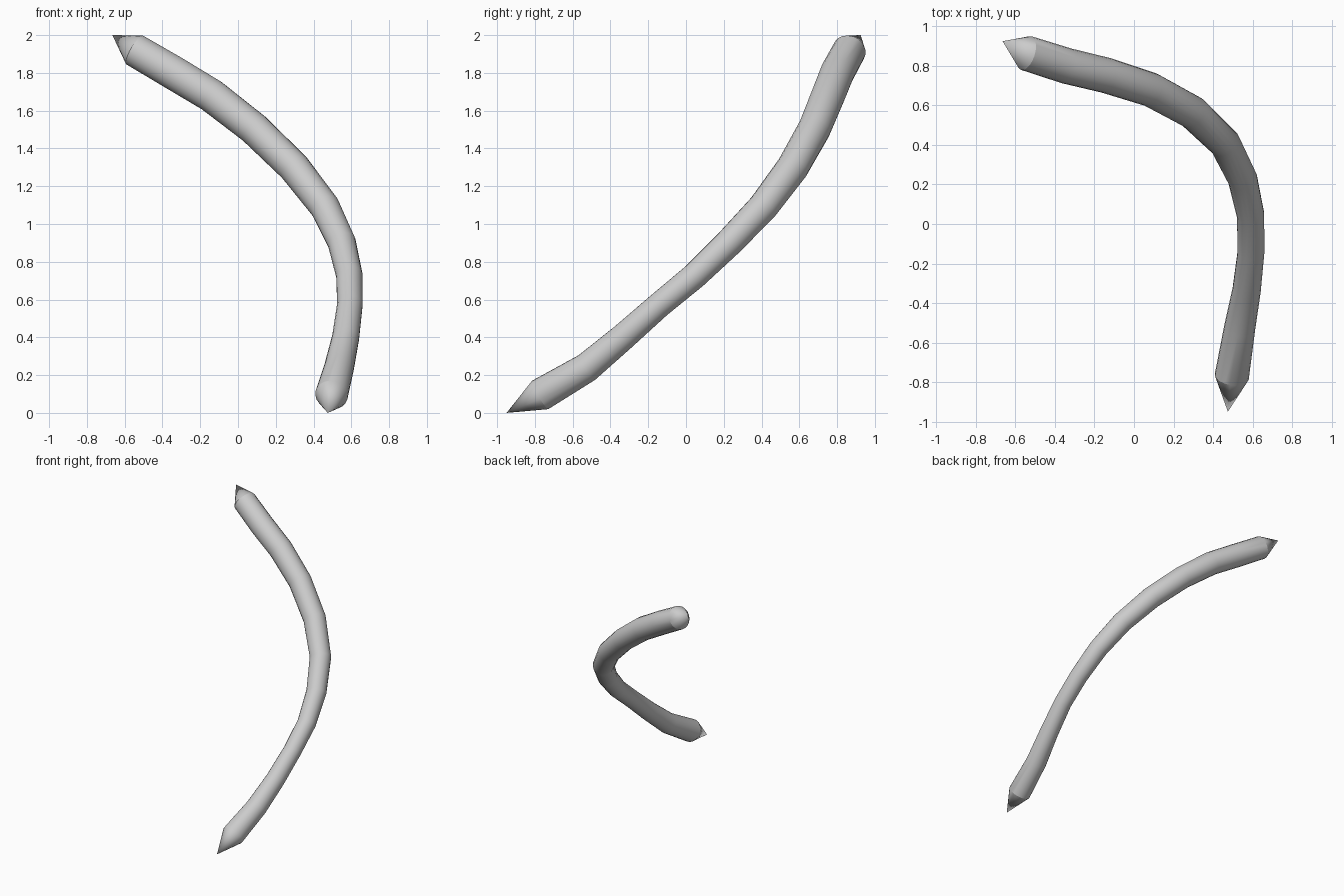
import bpy, bmesh, math
from mathutils import Vector

cube = bpy.data.objects.get("Cube")
if cube:
    bpy.data.objects.remove(cube, do_unlink=True)

SIDES = 20

# Centreline stations: x, y, z, radius
PATH = [
    (-0.545, 0.865, 1.92, 0.089),
    (-0.34, 0.80, 1.80, 0.091),
    (-0.14, 0.752, 1.68, 0.090),
    (0.085, 0.68, 1.505, 0.087),
    (0.297, 0.565, 1.30, 0.085),
    (0.46, 0.408, 1.09, 0.080),
    (0.55, 0.227, 0.90, 0.075),
    (0.59, 0.045, 0.725, 0.070),
    (0.592, -0.143, 0.57, 0.068),
    (0.57, -0.335, 0.40, 0.072),
    (0.535, -0.525, 0.24, 0.079),
    (0.495, -0.772, 0.095, 0.087),
]
TOP_TIP = (-0.665, 0.925, 2.0)
BOTTOM_TIP = (0.475, -0.95, 0.0)

grey = bpy.data.materials.new("plain grey")
grey.use_nodes = True
color = (0.6, 0.6, 0.6, 1)
grey.diffuse_color = color
grey.node_tree.nodes["Principled BSDF"].inputs["Base Color"].default_value = color

# Curved rod: rings carried along the centreline without twisting
bm = bmesh.new()
centres = [Vector(p[:3]) for p in PATH]
side = Vector((0, 0, 1))
rings = []
for i, c in enumerate(centres):
    tangent = (centres[min(i + 1, len(PATH) - 1)] - centres[max(i - 1, 0)]).normalized()
    side = (side - tangent * side.dot(tangent)).normalized()
    other = tangent.cross(side)
    ring = []
    for k in range(SIDES):
        a = math.tau * k / SIDES
        ring.append(bm.verts.new(c + PATH[i][3] * (side * math.cos(a) + other * math.sin(a))))
    rings.append(ring)

for r0, r1 in zip(rings, rings[1:]):
    for k in range(SIDES):
        n = (k + 1) % SIDES
        bm.faces.new((r0[k], r0[n], r1[n], r1[k]))

# Pointed ends
for ring, tip in ((rings[0], TOP_TIP), (rings[-1], BOTTOM_TIP)):
    point = bm.verts.new(tip)
    for k in range(SIDES):
        bm.faces.new((ring[k], ring[(k + 1) % SIDES], point))

bmesh.ops.recalc_face_normals(bm, faces=bm.faces)
mesh = bpy.data.meshes.new("curved_rod")
bm.to_mesh(mesh)
bm.free()
mesh.materials.append(grey)
rod = bpy.data.objects.new("curved_rod", mesh)
bpy.context.collection.objects.link(rod)

bpy.ops.object.select_all(action="DESELECT")
rod.select_set(True)
bpy.context.view_layer.objects.active = rod
bpy.ops.object.shade_smooth_by_angle(angle=math.radians(23))
